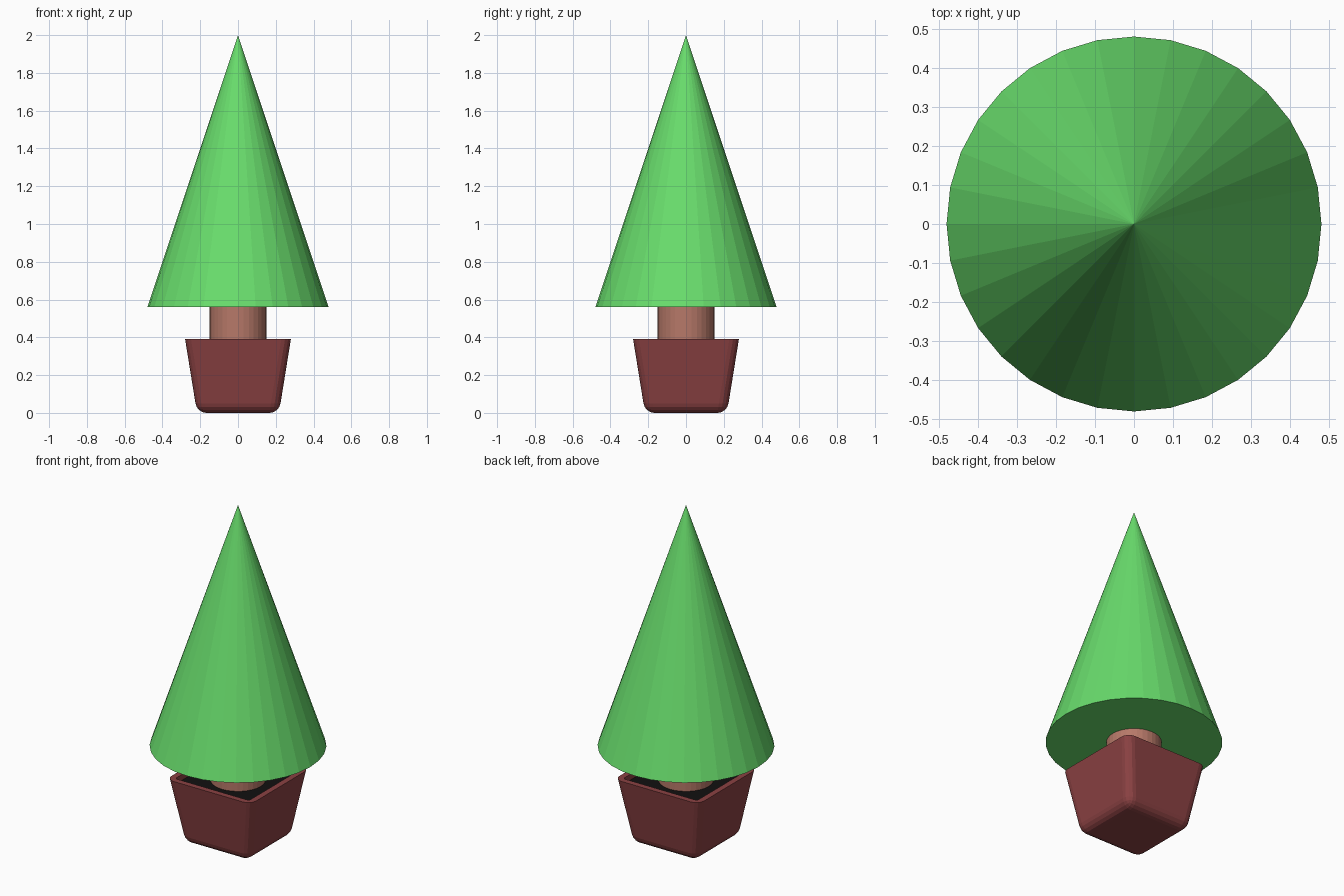
import bpy
import bmesh

if "Cube" in bpy.data.objects:
    bpy.data.objects.remove(bpy.data.objects["Cube"], do_unlink=True)


def make_material(name, rgb):
    mat = bpy.data.materials.new(name)
    mat.use_nodes = True
    color = (*rgb, 1)
    mat.diffuse_color = color
    mat.node_tree.nodes["Principled BSDF"].inputs["Base Color"].default_value = color
    return mat


def finish(bm, name, mat):
    bmesh.ops.recalc_face_normals(bm, faces=bm.faces[:])
    mesh = bpy.data.meshes.new(name)
    bm.to_mesh(mesh)
    bm.free()
    mesh.materials.append(mat)
    obj = bpy.data.objects.new(name, mesh)
    bpy.context.collection.objects.link(obj)
    return obj


def round_part(name, mat, bottom_radius, top_radius, bottom, top):
    bm = bmesh.new()
    bmesh.ops.create_cone(bm, cap_ends=True, segments=32, radius1=bottom_radius,
                          radius2=top_radius, depth=top - bottom)
    bmesh.ops.remove_doubles(bm, verts=bm.verts[:], dist=0.0001)
    bmesh.ops.translate(bm, verts=bm.verts[:], vec=(0, 0, (top + bottom) / 2))
    return finish(bm, name, mat)


def square_block(bottom_half, top_half, bottom, top):
    bm = bmesh.new()
    bmesh.ops.create_cube(bm, size=2)
    for v in bm.verts:
        half, z = (top_half, top) if v.co.z > 0 else (bottom_half, bottom)
        v.co = (v.co.x * half, v.co.y * half, z)
    return bm


green = make_material("leaf green", (0.14, 0.72, 0.15))
brown = make_material("bark brown", (0.47, 0.19, 0.14))
clay = make_material("dark red clay", (0.26, 0.054, 0.056))
earth = make_material("black earth", (0.006, 0.005, 0.005))

# Foliage and trunk
round_part("foliage", green, 0.48, 0, 0.56, 2)
round_part("trunk", brown, 0.15, 0.15, 0.34, 0.58)

# Pot: tapered block, rounded everywhere except the rim, then hollowed
POT_TOP = 0.39
SOIL_TOP = 0.355
bm = square_block(0.217, 0.28, 0, POT_TOP)
edges = [e for e in bm.edges if any(v.co.z < POT_TOP / 2 for v in e.verts)]
bmesh.ops.bevel(bm, geom=edges, offset=0.05, segments=4, profile=0.5,
                affect='EDGES', clamp_overlap=True)
bm.normal_update()
top_face = max(bm.faces, key=lambda f: f.calc_center_median().z)
bmesh.ops.inset_region(bm, faces=[top_face], thickness=0.035, use_even_offset=True)
walls = bmesh.ops.extrude_discrete_faces(bm, faces=[top_face])
floor = walls["faces"][0]
for v in floor.verts:
    v.co.z = SOIL_TOP - 0.03
finish(bm, "pot", clay)

# Soil filling the pot
finish(square_block(0.25, 0.25, SOIL_TOP - 0.02, SOIL_TOP), "soil", earth)
